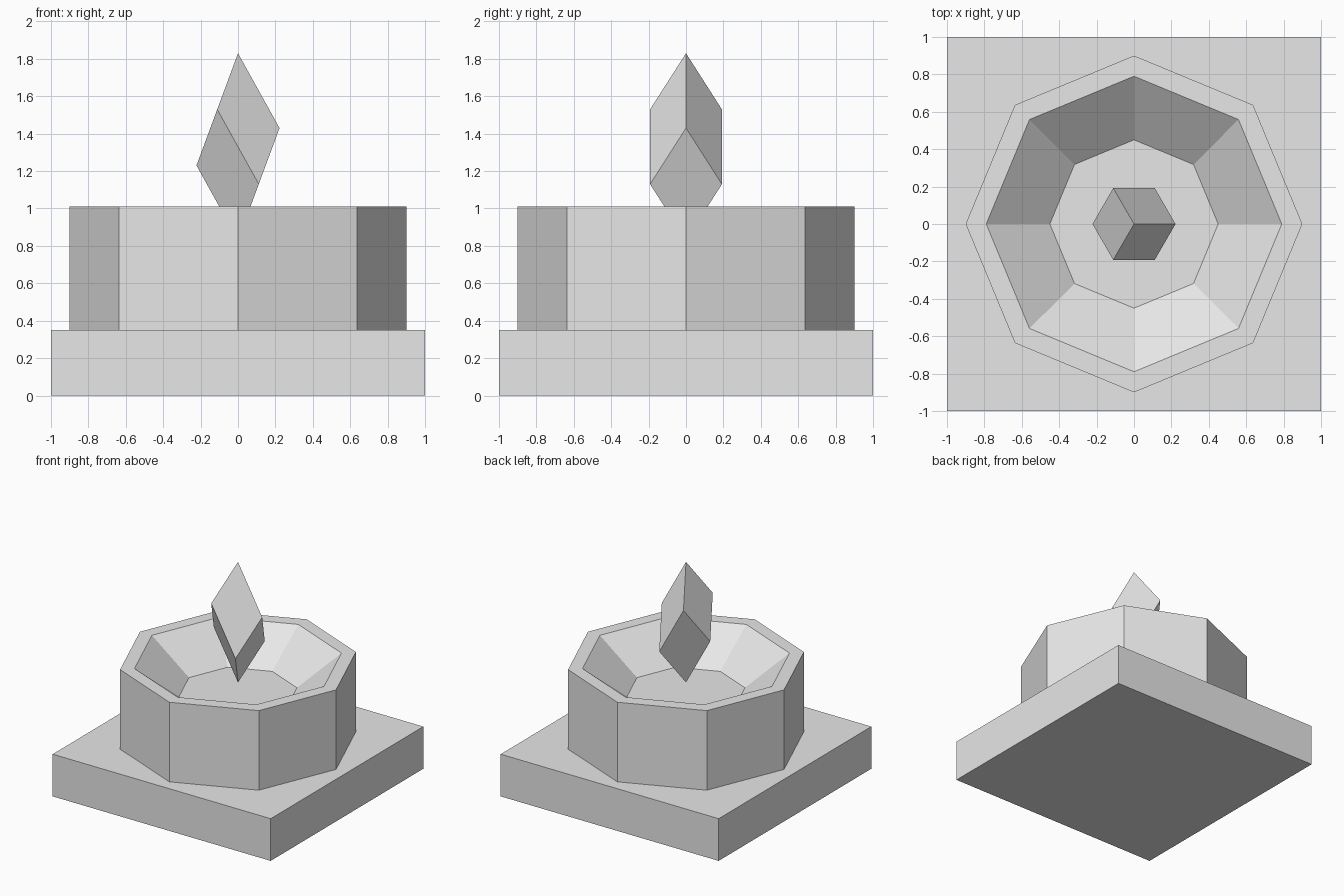
import bpy, bmesh
from math import cos, sin, tau
from mathutils import Matrix, Vector

default_cube = bpy.data.objects.get("Cube")
if default_cube:
    bpy.data.objects.remove(default_cube)

# One plain grey for every part
grey = bpy.data.materials.new("plain_grey")
grey.use_nodes = True
grey.diffuse_color = (0.8, 0.8, 0.8, 1)
grey.node_tree.nodes["Principled BSDF"].inputs["Base Color"].default_value = grey.diffuse_color


def finish(name, bm):
    """Turn a bmesh into a flat-shaded object."""
    bmesh.ops.recalc_face_normals(bm, faces=bm.faces)
    mesh = bpy.data.meshes.new(name)
    bm.to_mesh(mesh)
    bm.free()
    mesh.materials.append(grey)
    obj = bpy.data.objects.new(name, mesh)
    bpy.context.collection.objects.link(obj)
    return obj


def skewed_box(name, origin, edges):
    """Box spanned by three edge vectors from one corner."""
    bm = bmesh.new()
    bmesh.ops.create_cube(bm, size=1)
    bmesh.ops.translate(bm, verts=bm.verts, vec=(0.5, 0.5, 0.5))
    shape = Matrix([Vector(e) for e in edges]).transposed().to_4x4()
    bmesh.ops.transform(bm, verts=bm.verts, matrix=Matrix.Translation(origin) @ shape)
    return finish(name, bm)


def turned(name, profile, sides):
    """Closed solid with a regular polygon section, from (radius, z) points."""
    bm = bmesh.new()
    rings = [[bm.verts.new((r * cos(tau * i / sides), r * sin(tau * i / sides), z))
              for i in range(sides)] for r, z in profile]
    for low, high in zip(rings, rings[1:]):
        for i in range(sides):
            j = (i + 1) % sides
            bm.faces.new((low[i], low[j], high[j], high[i]))
    bm.faces.new(rings[0])
    bm.faces.new(rings[-1])
    return finish(name, bm)


# Square plinth
skewed_box("base_slab", (-1, -1, 0), [(2, 0, 0), (0, 2, 0), (0, 0, 0.35)])

# Eight-sided bowl with sloping inner walls and a flat floor
turned("octagonal_bowl", [(0.9, 0.35), (0.9, 1.01), (0.79, 1.01), (0.45, 0.75)], 8)

# Slanted crystal flame hovering on its corner above the bowl floor
skewed_box("flame", (0, 0, 1.83),
           [(0.222, 0, -0.4), (-0.111, 0.192, -0.3), (-0.111, -0.192, -0.3)])
